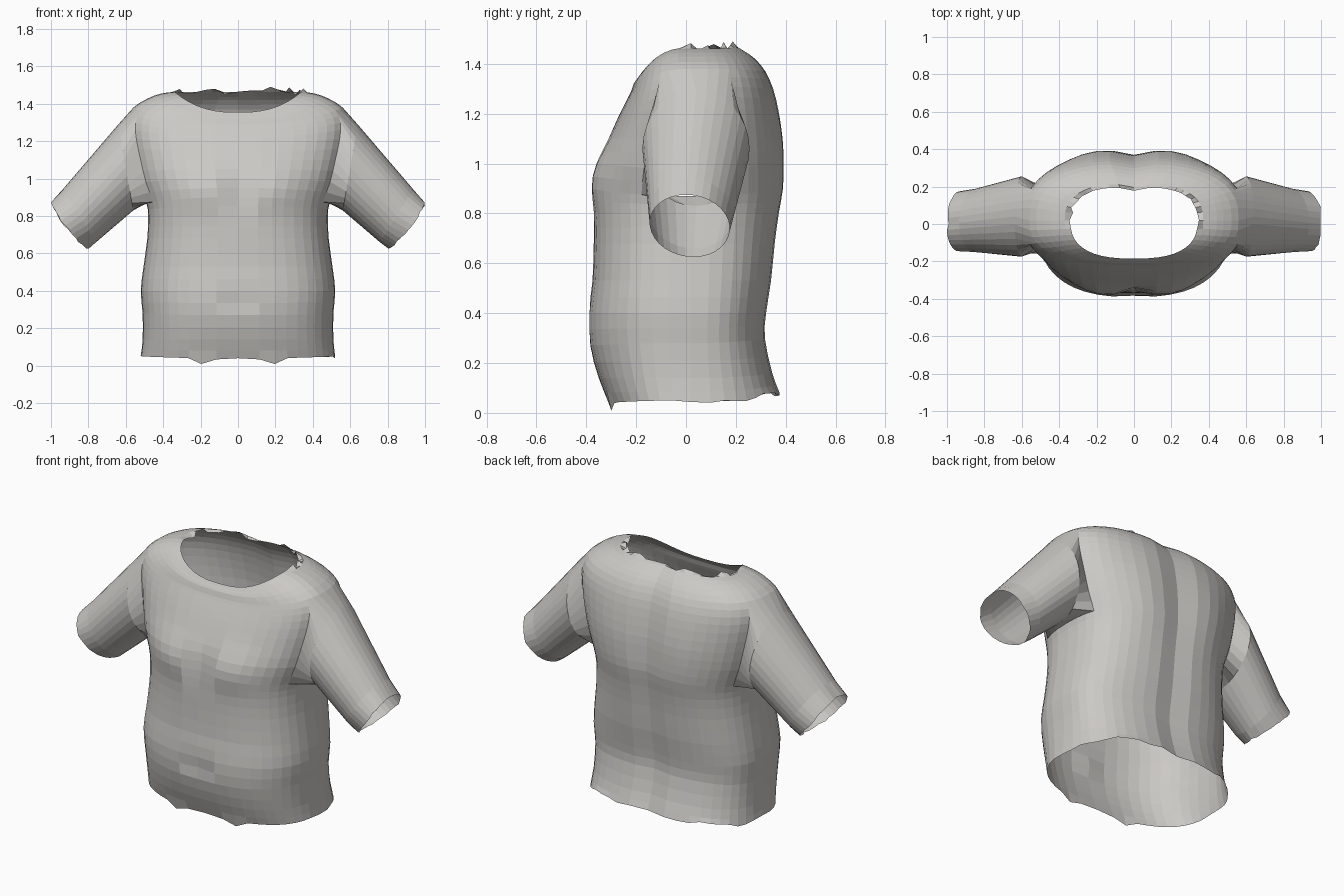
import bpy
import bmesh
import random
from math import cos, sin, pi, exp, copysign
from mathutils import Vector

default_cube = bpy.data.objects.get("Cube")
if default_cube:
    bpy.data.objects.remove(default_cube, do_unlink=True)

random.seed(4)
COLUMNS = 44
HALF_HOLE = 3          # armhole half width, in columns
HOLE_LOW, HOLE_HIGH = 14, 24   # armhole rows
SLEEVE_RINGS = 7

# Guide rows: half width, front y, back y, then front, side and back heights
GUIDES = [
    (.52, -.31, .38, .04, .05, .08),
    (.51, -.35, .35, .14, .14, .16),
    (.51, -.385, .32, .27, .28, .3),
    (.52, -.39, .325, .4, .4, .4),
    (.505, -.375, .345, .53, .53, .53),
    (.485, -.37, .36, .68, .68, .68),
    (.48, -.37, .375, .8, .8, .8),
    (.49, -.37, .39, .9, .87, .9),
    (.53, -.35, .39, 1, .98, 1),
    (.56, -.31, .385, 1.1, 1.1, 1.1),
    (.585, -.27, .37, 1.19, 1.22, 1.21),
    (.59, -.24, .35, 1.25, 1.31, 1.3),
    (.56, -.22, .32, 1.29, 1.38, 1.37),
    (.48, -.21, .28, 1.32, 1.43, 1.42),
    (.41, -.195, .24, 1.34, 1.455, 1.45),
    (.34, -.185, .2, 1.355, 1.465, 1.475),
]


def smooth_rows(rows):
    """Insert one curved in-between row between each pair of guides."""
    result = []
    for i in range(len(rows) - 1):
        before, after = rows[max(i - 1, 0)], rows[min(i + 2, len(rows) - 1)]
        middle = [(9 * (p + q) - o - r) / 16
                  for o, p, q, r in zip(before, rows[i], rows[i + 1], after)]
        result += [rows[i], middle]
    return result + [rows[-1]]


def bump(value, centre, width):
    return exp(-((value - centre) / width) ** 2)


def body_point(row, column):
    width, front, back, z_front, z_side, z_back = row
    angle = 2 * pi * column / COLUMNS
    c, s = cos(angle), sin(angle)
    x = width * copysign(abs(c) ** .77, c)
    centre = .02
    reach = (back if s > 0 else front) - centre
    y = centre + reach * abs(s) ** .77
    z = z_side + ((z_back if s > 0 else z_front) - z_side) * s * s
    if s < -.3:
        # chest, breastbone groove and navel
        y -= .022 * bump(abs(x), .2, .13) * bump(z, .95, .11)
        y += .025 * bump(x, 0, .04) * bump(z, .92, .1)
        y += .02 * bump(x, 0, .03) * bump(z, .35, .05)
    elif s > .3:
        # spine groove and shoulder blades
        y -= .022 * bump(x, 0, .07)
        y += .012 * bump(abs(x), .22, .12) * bump(z, 1.05, .25)
    return Vector((x, y, z))


def ragged(point, is_neck):
    """Uneven cloth at the open neck and hem edges."""
    if is_neck:
        if point.y > 0:
            point.z += random.uniform(-.025, .025)
            point.x *= random.uniform(.96, 1.03)
    elif point.y < 0:
        point.z -= .035 * bump(abs(point.x), .18, .05)
    else:
        point.z += random.uniform(-.012, .012)
    return point


def make_shirt():
    bm = bmesh.new()
    rows = smooth_rows(GUIDES)
    grid = []
    for j, row in enumerate(rows):
        points = [body_point(row, i) for i in range(COLUMNS)]
        if j in (0, len(rows) - 1):
            points = [ragged(p, j > 0) for p in points]
        grid.append([bm.verts.new(p) for p in points])

    # body wall, leaving an armhole on each side
    half = COLUMNS // 2
    for j in range(len(rows) - 1):
        for i in range(COLUMNS):
            offset = (i + HALF_HOLE) % half
            if HOLE_LOW <= j < HOLE_HIGH and offset < 2 * HALF_HOLE:
                continue
            k = (i + 1) % COLUMNS
            bm.faces.new((grid[j][i], grid[j][k],
                          grid[j + 1][k], grid[j + 1][i]))

    for side in (1, -1):
        add_sleeve(bm, grid, side)
    bmesh.ops.recalc_face_normals(bm, faces=bm.faces)
    mesh = bpy.data.meshes.new("shirt")
    bm.to_mesh(mesh)
    bm.free()
    shirt = bpy.data.objects.new("shirt", mesh)
    bpy.context.collection.objects.link(shirt)
    return shirt


def add_sleeve(bm, grid, side):
    # armhole edge: from top middle, down the front, up the back
    h = HALF_HOLE
    path = [(HOLE_HIGH, -i) for i in range(h)]
    path += [(j, -h) for j in range(HOLE_HIGH, HOLE_LOW, -1)]
    path += [(HOLE_LOW, i) for i in range(-h, h)]
    path += [(j, h) for j in range(HOLE_LOW, HOLE_HIGH)]
    path += [(HOLE_HIGH, i) for i in range(h, 0, -1)]
    base = 0 if side > 0 else COLUMNS // 2
    loop = [grid[j][(base + side * i) % COLUMNS] for j, i in path]

    # sleeve rings run from the upper arm to the cuff
    top = Vector((.64, .04, 1.29)), Vector((.995, .0, .875))
    bottom = Vector((.56, .04, .83)), Vector((.8, .03, .625))
    for n in range(SLEEVE_RINGS):
        t = n / (SLEEVE_RINGS - 1)
        upper, lower = top[0].lerp(top[1], t), bottom[0].lerp(bottom[1], t)
        centre, arm = (upper + lower) / 2, (upper - lower) / 2
        depth = .215 + (.16 - .215) * t
        ring = []
        for i in range(len(loop)):
            angle = 2 * pi * i / len(loop)
            p = centre + arm * cos(angle)
            p.y -= depth * sin(angle)
            if n == SLEEVE_RINGS - 1:
                p.x += .03 * abs(sin(angle)) + random.uniform(-.006, .006)
            p.x = min(p.x, 1) * side
            ring.append(bm.verts.new(p))
        for i in range(len(loop)):
            k = (i + 1) % len(loop)
            bm.faces.new((loop[i], loop[k], ring[k], ring[i]))
        loop = ring


# Pale grey cloth
cloth = bpy.data.materials.new("pale_grey_cloth")
cloth.use_nodes = True
colour = (.6, .585, .56, 1)
cloth.diffuse_color = colour
cloth.node_tree.nodes["Principled BSDF"].inputs["Base Color"].default_value = colour

shirt = make_shirt()
shirt.data.materials.append(cloth)
